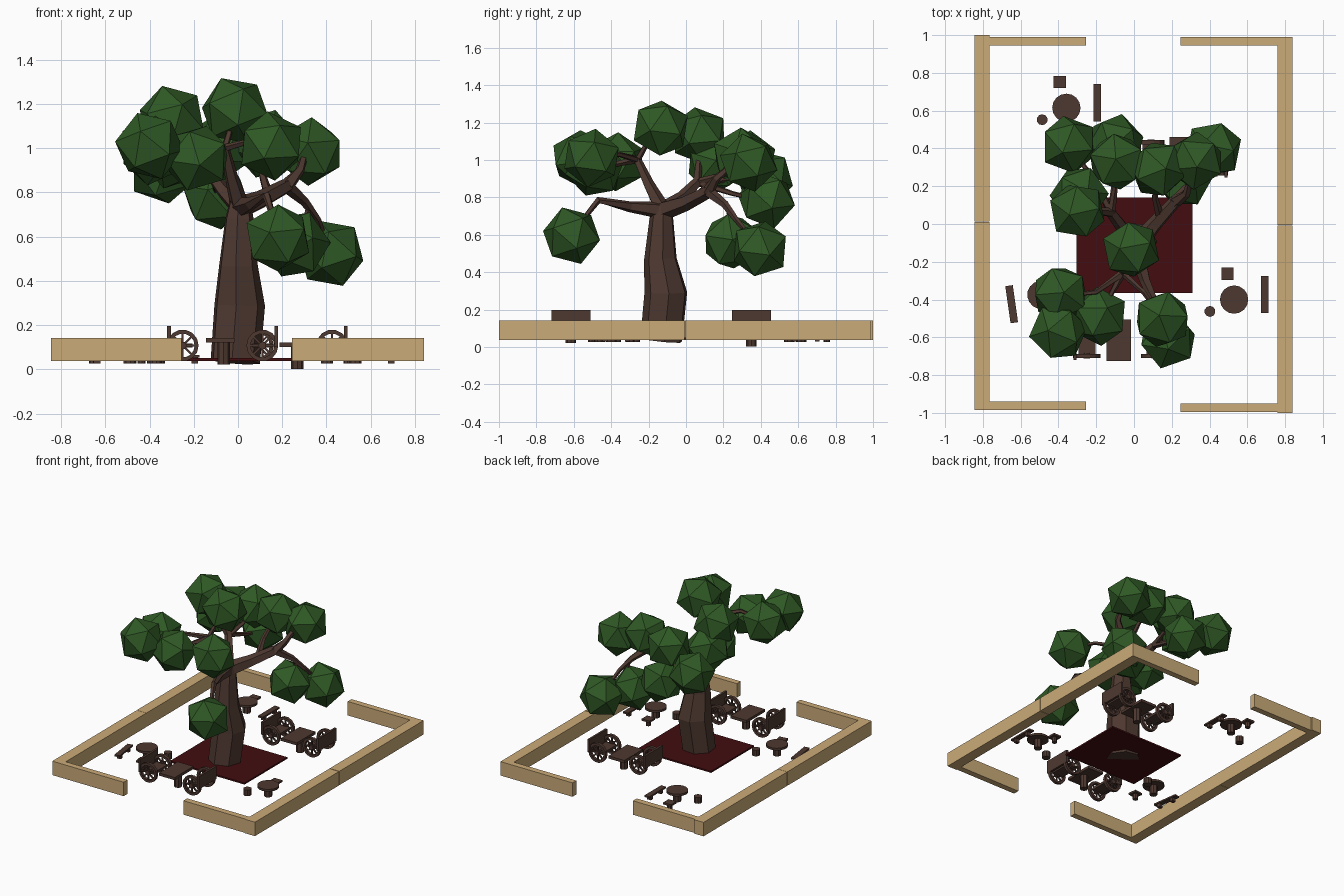
import bpy, bmesh, math, random
from mathutils import Vector, Matrix

if "Cube" in bpy.data.objects:
    bpy.data.objects.remove(bpy.data.objects["Cube"])

random.seed(4)


def material(name, rgb):
    m = bpy.data.materials.new(name)
    m.diffuse_color = (*rgb, 1)
    m.use_nodes = True
    m.node_tree.nodes["Principled BSDF"].inputs["Base Color"].default_value = m.diffuse_color
    return m


BARK = material("dark_brown", (0.076, 0.040, 0.030))
LEAF = material("leaf_green", (0.028, 0.098, 0.018))
TAN = material("tan_wood", (0.60, 0.41, 0.19))
RED = material("dark_red", (0.056, 0.004, 0.005))


def finish(name, bm, mat):
    bmesh.ops.recalc_face_normals(bm, faces=bm.faces)
    me = bpy.data.meshes.new(name)
    bm.to_mesh(me)
    bm.free()
    me.materials.append(mat)
    ob = bpy.data.objects.new(name, me)
    bpy.context.collection.objects.link(ob)
    return ob


def add_box(bm, center, size, rot=None):
    m = Matrix.Translation(center) @ (rot or Matrix()) @ Matrix.Diagonal((*size, 1))
    bmesh.ops.create_cube(bm, size=1, matrix=m)


def add_disc(bm, center, r, depth, sides=12, rot=None, r2=None):
    bmesh.ops.create_cone(bm, cap_ends=True, segments=sides, radius1=r, radius2=r2 or r,
                          depth=depth, matrix=Matrix.Translation(center) @ (rot or Matrix()))


def add_tube(bm, points, radii, sides=5):
    # tapered faceted limb through the given points
    pts = [Vector(p) for p in points]
    rings = []
    for i, (p, r) in enumerate(zip(pts, radii)):
        d = pts[min(i + 1, len(pts) - 1)] - pts[max(i - 1, 0)]
        side = d.cross(Vector((0.35, 1, 0.1))).normalized()
        up = side.cross(d).normalized()
        rings.append([bm.verts.new(p + r * (math.cos(a) * side + math.sin(a) * up))
                      for a in (math.tau * k / sides for k in range(sides))])
    for a, b in zip(rings, rings[1:]):
        for k in range(sides):
            n = (k + 1) % sides
            bm.faces.new((a[k], a[n], b[n], b[k]))
    bm.faces.new(rings[0])
    bm.faces.new(rings[-1])


# Border beams: x0, x1, y0, y1
for name, x0, x1, y0, y1 in [
        ("left_beam_front", -0.845, -0.765, -0.985, 0.01),
        ("left_beam_back", -0.845, -0.765, 0.012, 1.0),
        ("right_beam_front", 0.76, 0.84, -1.0, -0.008),
        ("right_beam_back", 0.76, 0.84, -0.004, 0.99),
        ("front_beam_left", -0.765, -0.255, -0.985, -0.94),
        ("front_beam_right", 0.245, 0.76, -0.995, -0.95),
        ("back_beam_left", -0.765, -0.255, 0.945, 0.99),
        ("back_beam_right", 0.245, 0.76, 0.945, 0.99)]:
    bm = bmesh.new()
    add_box(bm, ((x0 + x1) / 2, (y0 + y1) / 2, 0.09), (x1 - x0, y1 - y0, 0.104))
    finish(name, bm, TAN)

# Carpet under the tree
bm = bmesh.new()
add_box(bm, (0.002, -0.113, 0.045), (0.615, 0.505, 0.012))
finish("carpet", bm, RED)

# Crooked trunk
bm = bmesh.new()
add_tube(bm, [(-0.015, -0.13, 0.036), (0.005, -0.105, 0.29), (0, -0.135, 0.47),
              (0.005, -0.13, 0.68), (0.01, -0.125, 0.76)],
         [0.115, 0.118, 0.09, 0.066, 0.05], 7)
finish("trunk", bm, BARK)

# Branches: path points and start / end radius
TOP = (0.01, -0.125, 0.73)
FORK_R, FORK_L, FORK_F = (0.22, 0.12, 0.83), (-0.12, 0.06, 0.88), (-0.06, -0.26, 1.0)
bm = bmesh.new()
for path, r0, r1 in [
        ([TOP, (0.11, 0, 0.77), FORK_R], 0.055, 0.035),
        ([FORK_R, (0.28, 0.16, 0.9), (0.31, 0.28, 1.0)], 0.035, 0.014),
        ([FORK_R, (0.30, 0.21, 0.76), (0.36, 0.27, 0.68), (0.41, 0.38, 0.55)], 0.032, 0.01),
        ([(0.32, 0.23, 0.73), (0.28, 0.24, 0.58)], 0.014, 0.01),
        ([(0.14, 0.03, 0.78), (0.11, 0.14, 0.88), (0.12, 0.27, 1.0)], 0.025, 0.012),
        ([TOP, (-0.06, -0.02, 0.80), FORK_L], 0.045, 0.028),
        ([FORK_L, (-0.22, 0.07, 1.0), (-0.3, 0.08, 1.1)], 0.026, 0.012),
        ([FORK_L, (-0.22, 0.25, 0.9), (-0.34, 0.4, 0.9)], 0.022, 0.01),
        ([FORK_L, (-0.1, 0.2, 0.92), (-0.09, 0.33, 0.98)], 0.022, 0.01),
        ([FORK_L, (-0.1, 0.25, 0.82), (-0.1, 0.42, 0.78)], 0.02, 0.01),
        ([TOP, (-0.03, -0.2, 0.87), FORK_F], 0.045, 0.022),
        ([FORK_F, (-0.02, -0.18, 1.14)], 0.018, 0.01),
        ([FORK_F, (-0.2, -0.36, 1.03), (-0.37, -0.38, 1.0)], 0.02, 0.01),
        ([FORK_F, (-0.15, -0.42, 0.97), (-0.38, -0.55, 1.0)], 0.02, 0.01),
        ([FORK_F, (0.05, -0.36, 1.03), (0.15, -0.5, 1.01)], 0.018, 0.01),
        ([TOP, (0.06, -0.3, 0.75), (0.13, -0.47, 0.785), (0.18, -0.6, 0.62)], 0.048, 0.01)]:
    n = len(path) - 1
    add_tube(bm, path, [r0 + (r1 - r0) * (i / n) ** 0.7 for i in range(n + 1)])
finish("branches", bm, BARK)

# Faceted foliage clumps
for i, c in enumerate([
        (-0.015, -0.135, 1.17), (-0.345, 0.42, 0.90), (-0.09, 0.33, 1.00), (-0.10, 0.43, 0.785),
        (0.125, 0.29, 1.02), (0.325, 0.335, 0.985), (0.42, 0.395, 0.525), (0.26, 0.24, 0.565),
        (-0.30, 0.07, 1.13), (-0.29, 0.155, 0.97), (-0.39, -0.37, 0.99), (-0.40, -0.57, 1.01),
        (-0.185, -0.49, 0.955), (0.15, -0.505, 1.01), (0.18, -0.612, 0.595)]):
    bm = bmesh.new()
    rot = Matrix.Rotation(random.uniform(0, 6.28), 4, 'Z') @ Matrix.Rotation(random.uniform(-0.5, 0.5), 4, 'X')
    bmesh.ops.create_icosphere(bm, subdivisions=1, radius=0.159, matrix=Matrix.Translation(c) @ rot)
    finish("foliage_%02d" % (i + 1), bm, LEAF)


# Picnic sets: round table, square seat, round stool and low bench
def picnic(name, x, y, turn, dz=0.0):
    place = Matrix.Translation((x, y, dz)) @ Matrix.Rotation(turn, 4, 'Z')
    parts = {k: bmesh.new() for k in ("table", "square_seat", "stool", "bench")}
    add_disc(parts["table"], (0, 0, 0.102), 0.075, 0.016, 16)
    add_disc(parts["table"], (0, 0, 0.062), 0.028, 0.07, 8)
    add_box(parts["square_seat"], (-0.035, 0.137, 0.072), (0.065, 0.065, 0.014))
    add_disc(parts["square_seat"], (-0.035, 0.137, 0.047), 0.018, 0.04, 8)
    add_disc(parts["stool"], (-0.128, -0.063, 0.05), 0.029, 0.045, 10)
    add_box(parts["bench"], (0.163, 0.027, 0.06), (0.04, 0.198, 0.012))
    for s in (-1, 1):
        add_box(parts["bench"], (0.163, 0.027 + s * 0.06, 0.042), (0.03, 0.025, 0.028))
    for k, b in parts.items():
        bmesh.ops.transform(b, matrix=place, verts=b.verts)
        finish(name + "_" + k, b, BARK)


picnic("back", -0.358, 0.615, 0)
picnic("right", 0.53, -0.40, 0)
picnic("left", -0.49, -0.375, math.pi + 0.14)


# Spoked wheel lying in the xz plane
def add_wheel(bm, cx, cy, cz, r=0.072, n=14):
    prof = [(r, -0.011), (r, 0.011), (r - 0.018, 0.011), (r - 0.018, -0.011)]
    rings = [[bm.verts.new((cx + p * math.cos(a), cy + q, cz + p * math.sin(a))) for p, q in prof]
             for a in (math.tau * k / n for k in range(n))]
    for k in range(n):
        a, b = rings[k], rings[(k + 1) % n]
        for j in range(4):
            bm.faces.new((a[j], a[(j + 1) % 4], b[(j + 1) % 4], b[j]))
    add_disc(bm, (cx, cy, cz), 0.018, 0.03, 8, Matrix.Rotation(math.pi / 2, 4, 'X'))
    for k in range(4):
        add_box(bm, (cx, cy, cz), (2 * r - 0.02, 0.01, 0.009), Matrix.Rotation(k * math.pi / 4, 4, 'Y'))


# Plank table on a post between two wheel-sided chairs
def wheel_set(name, x, y, top, chairs):
    bm = bmesh.new()
    add_box(bm, (x - 0.015, y, top - 0.01), (0.13, 0.22, 0.02))
    add_disc(bm, (x, y, top - 0.065), 0.028, 0.11, 8)
    finish(name + "_plank_table", bm, BARK)
    for side, cx in zip((-1, 1), chairs):
        bm = bmesh.new()
        for s in (-1, 1):
            add_wheel(bm, cx, y + s * 0.083, 0.108)
        add_box(bm, (cx, y, 0.108), (0.09, 0.15, 0.018))
        add_box(bm, (cx + side * 0.062, y, 0.15), (0.016, 0.21, 0.095))
        finish(name + ("_chair_left" if side < 0 else "_chair_right"), bm, BARK)


wheel_set("front", -0.065, -0.615, 0.142, (-0.25, 0.11))
wheel_set("back", 0.268, 0.35, 0.122, (0.09, 0.425))
